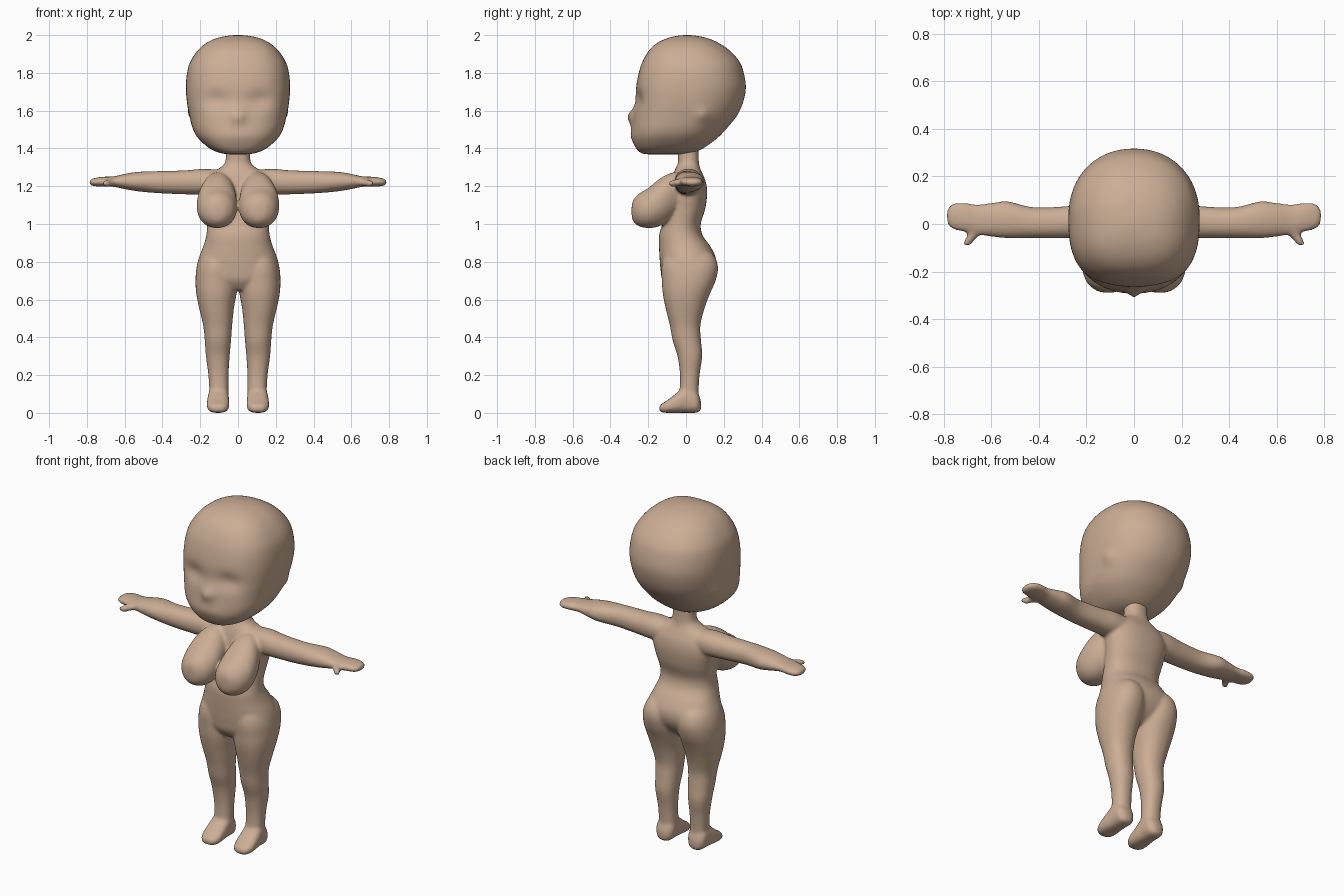
import bpy, bmesh, math
from mathutils import Vector

skin = bpy.data.materials.new("tan skin")
skin.diffuse_color = (0.60, 0.42, 0.30, 1)


def spline(rows, steps):
    """Catmull-Rom resampling of a list of equal-length rows."""
    out = []
    for i in range(len(rows) - 1):
        p = [rows[max(0, min(len(rows) - 1, i + k))] for k in (-1, 0, 1, 2)]
        for s in range(steps):
            t = s / steps
            out.append([0.5 * (2 * b + (c - a) * t + (2 * a - 5 * b + 4 * c - d) * t * t
                               + (3 * b - a - 3 * c + d) * t ** 3) for a, b, c, d in zip(*p)])
    return out + [list(rows[-1])]


def loft(bm, axis, rows, n=2.2, n_neg=None, segs=40, steps=5, side=1):
    """Superellipse rings along an axis; row = (pos, u min, u max, v min, v max)."""
    rings = []
    for pos, u0, u1, v0, v1 in spline(rows, steps):
        ring = []
        for k in range(segs):
            a = 2 * math.pi * k / segs
            c, s = math.cos(a), math.sin(a)
            e = 2 / (n_neg if n_neg and s < 0 else n)
            u = (u0 + u1) / 2 + (u1 - u0) / 2 * math.copysign(abs(c) ** e, c)
            v = (v0 + v1) / 2 + (v1 - v0) / 2 * math.copysign(abs(s) ** e, s)
            x, y, z = {"x": (pos, u, v), "y": (u, pos, v), "z": (u, v, pos)}[axis]
            ring.append(bm.verts.new((x * side, y, z)))
        rings.append(ring)
    for a, b in zip(rings, rings[1:]):
        for k in range(segs):
            j = (k + 1) % segs
            bm.faces.new((a[k], a[j], b[j], b[k]))
    bm.faces.new(rings[0])
    bm.faces.new(rings[-1])


def finish(bm, name, voxel=None, smooth=0):
    bmesh.ops.recalc_face_normals(bm, faces=bm.faces)
    me = bpy.data.meshes.new(name)
    bm.to_mesh(me)
    bm.free()
    me.materials.append(skin)
    me.shade_smooth()
    ob = bpy.data.objects.new(name, me)
    bpy.context.collection.objects.link(ob)
    if voxel:
        m = ob.modifiers.new("fuse", "REMESH")
        m.mode, m.voxel_size, m.use_smooth_shade = "VOXEL", voxel, True
    if smooth:
        m = ob.modifiers.new("soften", "SMOOTH")
        m.factor, m.iterations = 0.5, smooth
    return ob


# Head: rings from chin to crown, then soft dents and bumps
bm = bmesh.new()
head = [(z, -w, w, f, b) for z, w, f, b in [
    (1.368, .03, -.19, -.05), (1.375, .09, -.235, .03), (1.40, .15, -.262, .09),
    (1.45, .207, -.28, .16), (1.50, .238, -.283, .21), (1.57, .257, -.278, .268),
    (1.64, .270, -.272, .301), (1.72, .276, -.265, .317), (1.80, .270, -.25, .306),
    (1.86, .252, -.23, .283), (1.92, .212, -.195, .23), (1.96, .165, -.15, .17),
    (1.985, .11, -.095, .11), (1.997, .05, -.04, .05), (2.0, .01, 0, .015)]]
loft(bm, "z", head, 2.15, 2.7, 96, 7)


def bell(a, ra, z, rz):
    return math.exp(-(a / ra) ** 2 - (z / rz) ** 2)


for v in bm.verts:
    x, y, z = v.co
    if y < -.1:
        v.co.y += .022 * bell(abs(x) - .11, .07, z - 1.655, .05)   # eye sockets
        v.co.y -= .042 * bell(x, .026, z - 1.568, .04)             # nose
        v.co.y -= .010 * bell(x, .10, z - 1.47, .05)               # mouth area
    elif abs(x) > .15:
        v.co.x += math.copysign(.016 * bell(y - .09, .03, z - 1.575, .035), x)  # ears
finish(bm, "head", smooth=3)

# Body: torso, limbs and bust fused into one skin
bm = bmesh.new()
torso = [(z, -w, w, f, b) for z, w, f, b in [
    (.65, .10, -.09, .06), (.70, .19, -.125, .12), (.76, .218, -.135, .155),
    (.82, .208, -.14, .158), (.88, .185, -.143, .13), (.94, .168, -.143, .088),
    (1.0, .165, -.125, .078), (1.08, .175, -.105, .102), (1.16, .19, -.09, .112),
    (1.22, .185, -.08, .106), (1.265, .155, -.068, .088), (1.295, .10, -.055, .075),
    (1.33, .067, -.042, .068), (1.42, .063, -.045, .065)]]
loft(bm, "z", torso, 2.3)

leg = [(.03, .05, .155, -.035, .075), (.10, .05, .152, -.035, .067), (.20, .05, .157, -.032, .072),
       (.30, .044, .170, -.045, .086), (.38, .037, .176, -.07, .080), (.46, .031, .184, -.085, .076),
       (.55, .022, .205, -.107, .097), (.63, .008, .221, -.123, .127), (.70, .003, .225, -.128, .157),
       (.77, .006, .219, -.13, .170), (.83, .03, .195, -.11, .150), (.87, .07, .15, -.05, .10)]
foot = [(-.142, .085, .125, .012, .035), (-.13, .062, .148, .003, .048), (-.10, .048, .163, 0, .066),
        (-.05, .046, .164, 0, .105), (.0, .048, .16, 0, .14), (.05, .05, .157, 0, .12),
        (.07, .065, .142, .005, .09), (.08, .085, .12, .02, .06)]
arm = [(.08, -.05, .08, 1.16, 1.285), (.18, -.06, .085, 1.155, 1.292), (.28, -.06, .075, 1.157, 1.284),
       (.42, -.06, .07, 1.163, 1.280), (.53, -.06, .095, 1.173, 1.276), (.60, -.053, .088, 1.185, 1.265),
       (.66, -.045, .083, 1.197, 1.252), (.72, -.032, .090, 1.198, 1.250), (.76, -.022, .086, 1.2, 1.243),
       (.78, -.005, .07, 1.206, 1.236), (.787, .02, .05, 1.214, 1.228)]
thumb = [(-.092, .695, .712, 1.205, 1.222), (-.085, .683, .718, 1.2, 1.23), (-.065, .668, .712, 1.197, 1.234),
         (-.04, .645, .70, 1.2, 1.24), (0, .63, .70, 1.205, 1.245)]
bust = [(-.288, .085, .13, 1.045, 1.09), (-.28, .060, .158, 1.015, 1.125), (-.25, .025, .195, .988, 1.16),
        (-.20, .006, .216, .978, 1.19), (-.15, .006, .217, .985, 1.232), (-.10, .012, .205, 1.01, 1.262),
        (-.05, .03, .18, 1.05, 1.275), (0, .06, .15, 1.1, 1.25)]
for side in (1, -1):
    loft(bm, "z", leg, 2.2, side=side)
    loft(bm, "y", foot, 2.5, side=side)
    loft(bm, "x", arm, 2.2, side=side)
    loft(bm, "y", thumb, 2, segs=20, side=side)
    loft(bm, "y", bust, 2.1, side=side)
finish(bm, "body", voxel=.0085, smooth=9)
